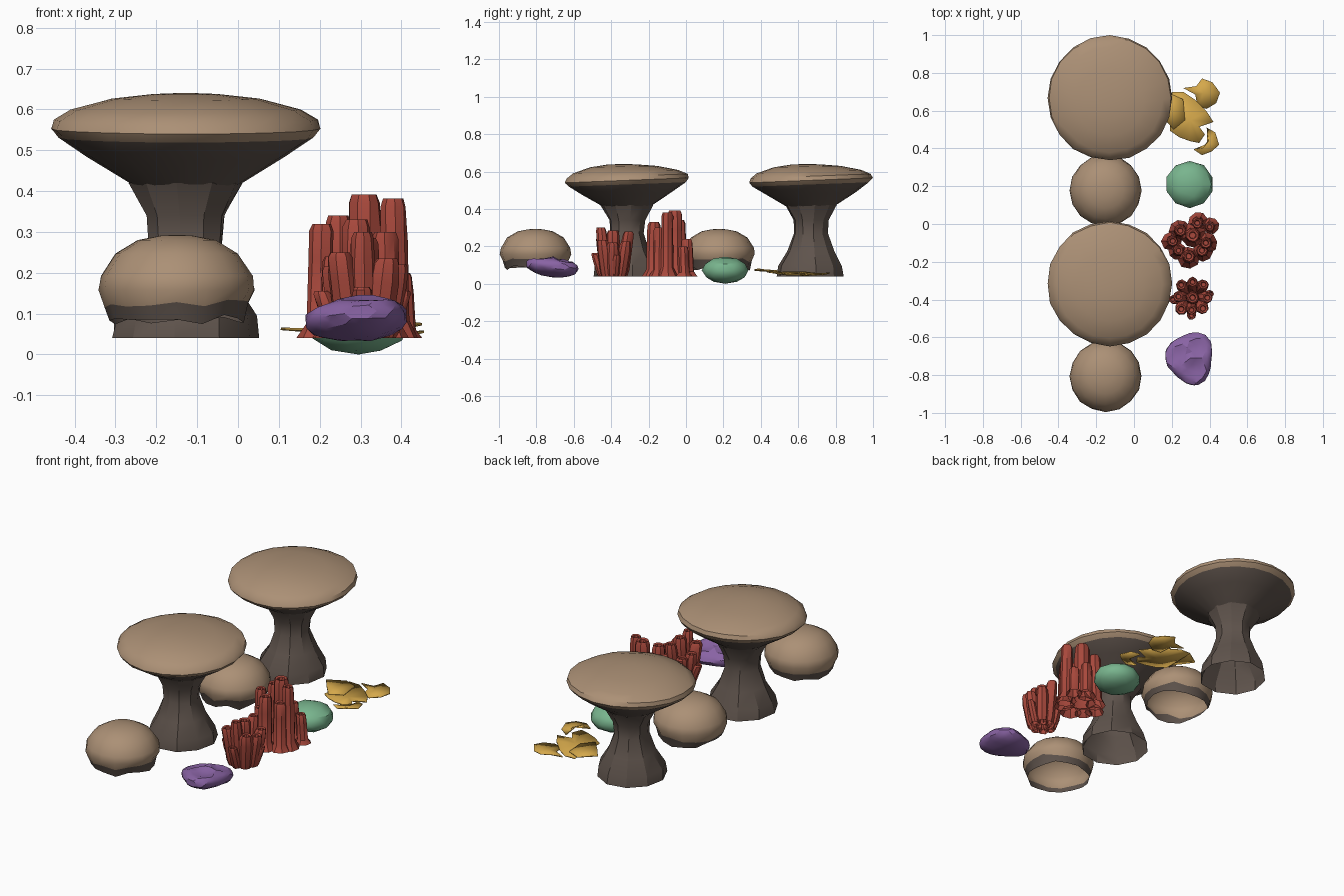
import bpy, bmesh, math, random
from mathutils import Vector

random.seed(4)
if "Cube" in bpy.data.objects:
    bpy.data.objects.remove(bpy.data.objects["Cube"])


def material(name, color):
    m = bpy.data.materials.new(name)
    m.use_nodes = True
    m.diffuse_color = (*color, 1)
    m.node_tree.nodes["Principled BSDF"].inputs["Base Color"].default_value = (*color, 1)
    return m


TAN = material("tan rock", (0.41, 0.28, 0.18))
BROWN = material("dark brown rock", (0.115, 0.088, 0.073))
RED = material("red coral", (0.39, 0.065, 0.045))
PURPLE = material("purple coral", (0.25, 0.125, 0.37))
GREEN = material("green coral", (0.19, 0.46, 0.27))
GOLD = material("gold coral", (0.66, 0.39, 0.07))


def finish(bm, name, mats, angle=35):
    me = bpy.data.meshes.new(name)
    bm.to_mesh(me)
    bm.free()
    for m in mats:
        me.materials.append(m)
    ob = bpy.data.objects.new(name, me)
    bpy.context.collection.objects.link(ob)
    bpy.ops.object.select_all(action='DESELECT')
    ob.select_set(True)
    bpy.context.view_layer.objects.active = ob
    bpy.ops.object.shade_smooth_by_angle(angle=math.radians(angle))
    return ob


def lathe(bm, rings, sides, wobble=0.0, turn=0.0):
    """Skin rings of (centre, radius, material above), bottom to top."""
    prev = None
    for centre, r, mat in rings:
        c = Vector(centre)
        if r == 0:
            ring = [bm.verts.new(c)] * sides
        else:
            ring = []
            for i in range(sides):
                a = math.tau * i / sides + turn
                k = r * (1 + random.uniform(-wobble, wobble))
                ring.append(bm.verts.new(c + Vector((k * math.cos(a), k * math.sin(a), 0))))
        if prev:
            for i in range(sides):
                j = (i + 1) % sides
                quad = [prev[i], prev[j], ring[j], ring[i]]
                f = bm.faces.new(quad[:3] if r == 0 else quad)
                f.material_index = prev_mat
        prev, prev_mat = ring, mat


# Table rocks: hollow faceted stalk, flaring underside, domed cap
STALK = [(.18, .04), (.172, .095), (.125, .175), (.09, .27), (.096, .34), (.14, .42)]
CAP = [(.13, .415, 0, 1), (.24, .483, 0, 1), (.312, .531, 0, 0), (.331, .553, 0, 0),
       (.322, .575, 0, 0), (.28, .6, -.008, 0), (.18, .627, -.02, 0),
       (.08, .638, -.03, 0), (0, .641, -.03, 0)]


def table_rock(name, x, y):
    bm = bmesh.new()
    lathe(bm, [((x, y, z), r, 0) for r, z in STALK], 10, .04, .16)
    finish(bm, name + "_stalk", [BROWN], 30)
    bm = bmesh.new()
    lathe(bm, [((x, y + dy, z), r, m) for r, z, dy, m in CAP], 20, .008)
    for v in bm.verts:
        v.co.z += (v.co.y - y) * .04 * min(1, (v.co - Vector((x, y, v.co.z))).length / .33)
    finish(bm, name + "_cap", [TAN, BROWN], 40)


# Small rocks: open dome with an uneven dark skirt
DOME = [(.163, .082, 1), (.176, .122, 0), (.19, .158, 0), (.185, .192, 0),
        (.15, .247, 0), (.095, .28, 0), (.04, .291, 0), (0, .293, 0)]


def dome_rock(name, x, y):
    bm = bmesh.new()
    lathe(bm, [((x, y, z), r, m) for r, z, m in DOME], 16, .012)
    for v in bm.verts:
        if v.co.z < .13:
            v.co.z += random.uniform(-.013, .016)
    finish(bm, name, [TAN, BROWN], 40)


for tag, y in (("back", .667), ("front", -.315)):
    table_rock(tag + "_table_rock", -.128, y)
    dome_rock(tag + "_dome_rock", -.15, y - .49)


# Tube corals: leaning tubes with dented mouths
def tube_coral(name, centre, tips, spread, flare, bulge):
    bm = bmesh.new()
    cx, cy = centre
    for x, y, h, r in tips:
        foot = Vector((cx + (x - cx) * spread, cy + (y - cy) * spread, .04))
        tip = Vector((x, y, h))
        span = tip - foot
        rings = [(foot, r * flare, 0), (foot + span * .13, r * 1.08, 0),
                 (foot + span * .7, r * bulge, 0), (foot + span * .94, r, 0),
                 (tip, r * .78, 0), (tip - Vector((0, 0, .004)), r * .5, 0),
                 (tip - Vector((0, 0, .03)), r * .4, 0),
                 (tip - Vector((0, 0, .032)), 0, 0)]
        lathe(bm, rings, 8, .07, random.random())
    finish(bm, name, [RED])


tube_coral("tall_tube_coral", (.3, -.085), [
    (.31, -.06, .392, .04), (.38, -.1, .382, .031), (.205, -.09, .32, .03),
    (.29, -.17, .33, .034), (.245, -.035, .34, .032), (.335, .005, .24, .03),
    (.4, -.015, .2, .026), (.36, -.14, .3, .032), (.235, -.14, .24, .028)],
    1.08, 1.75, 1.05)
tube_coral("short_tube_coral", (.31, -.39), [
    (.31, -.39, .285, .034), (.25, -.45, .25, .032), (.305, -.455, .3, .028),
    (.365, -.447, .235, .032), (.235, -.384, .215, .03), (.388, -.39, .22, .03),
    (.25, -.322, .21, .029), (.31, -.307, .28, .029), (.368, -.32, .225, .029),
    (.304, -.485, .165, .024), (.205, -.4, .155, .023), (.405, -.37, .155, .02)],
    .6, .9, 1.12)

# Purple coral: three-lobed lump with a dish in each lobe
bm = bmesh.new()
bmesh.ops.create_icosphere(bm, subdivisions=3, radius=1)
lobes = [Vector((.07 * math.cos(a), .07 * math.sin(a))) for a in map(math.radians, (50, 170, -70))]
for v in bm.verts:
    p = v.co.copy()
    k = 1 + .1 * math.cos(3 * (math.atan2(p.y, p.x) - math.radians(50))) * math.hypot(p.x, p.y)
    k *= random.uniform(.97, 1.03)
    q = Vector((p.x * .125 * k, p.y * .137 * k))
    z = .09 + p.z * .056 * k
    if p.z > 0:
        near = min((q - l).length for l in lobes)
        z -= .03 * max(0, 1 - (near / .055) ** 2) * p.z
    v.co = (.298 + q.x, -.71 + q.y, z - q.y * .1 + q.x * .06)
finish(bm, "purple_lobed_coral", [PURPLE], 25)

# Green coral: squashed faceted ball
bm = bmesh.new()
bmesh.ops.create_icosphere(bm, subdivisions=2, radius=1)
for v in bm.verts:
    p = v.co * random.uniform(.98, 1.01)
    v.co = (.295 + p.x * .128, .21 + p.y * .125, .075 + p.z * .073)
low = min(v.co.z for v in bm.verts)
for v in bm.verts:
    v.co.z -= low
finish(bm, "green_ball_coral", [GREEN], 30)

# Gold coral: thin overlapping plates curling up at the edge
PLATES = [
    [(.26, .72), (.33, .73), (.36, .77), (.415, .75), (.455, .695), (.435, .64),
     (.385, .61), (.335, .62), (.325, .685)],
    [(.2, .7), (.26, .7), (.32, .66), (.385, .595), (.42, .54), (.345, .515),
     (.375, .475), (.345, .43), (.295, .44), (.24, .46), (.19, .495), (.2, .6)],
    [(.385, .51), (.43, .485), (.45, .42), (.41, .385), (.36, .365), (.315, .395),
     (.36, .4), (.39, .44)],
    [(.105, .63), (.15, .57), (.21, .5), (.27, .55), (.26, .66), (.19, .69)],
]
for n, pts in enumerate(PLATES):
    bm = bmesh.new()

    def lift(x, y):
        return .046 + .003 * n + .14 * max(0, math.hypot(x - .27, y - .58) - .05) * (.5 if y > .6 else 1)

    rim = [bm.verts.new((x, y, lift(x, y) + random.uniform(-.003, .004))) for x, y in pts]
    mx = sum(p[0] for p in pts) / len(pts)
    my = sum(p[1] for p in pts) / len(pts)
    mid = bm.verts.new((mx, my, lift(mx, my)))
    for i, v in enumerate(rim):
        bm.faces.new((mid, v, rim[(i + 1) % len(rim)]))
    bmesh.ops.recalc_face_normals(bm, faces=bm.faces)
    if sum(f.normal.z for f in bm.faces) < 0:
        bmesh.ops.reverse_faces(bm, faces=bm.faces)
    ob = finish(bm, "gold_plate_%d" % (n + 1), [GOLD])
    thick = ob.modifiers.new("thickness", 'SOLIDIFY')
    thick.thickness = .006
